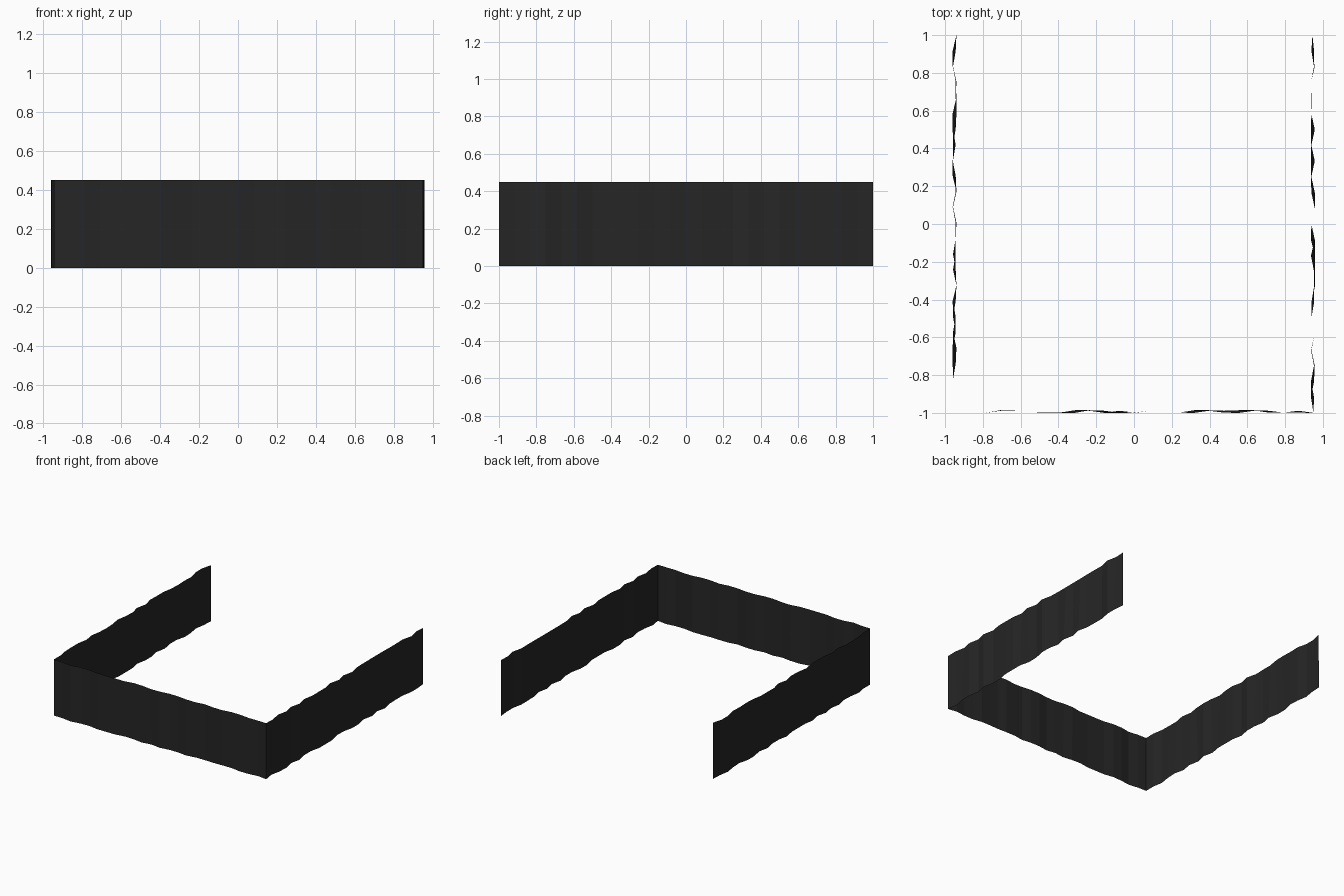
import bpy, random

if "Cube" in bpy.data.objects:
    bpy.data.objects.remove(bpy.data.objects["Cube"])

random.seed(4)
HEIGHT = 0.45
SEGMENTS = 24

black = bpy.data.materials.new("soft black")
black.diffuse_color = (0.019, 0.019, 0.019, 1)
black.use_nodes = True
black.node_tree.nodes["Principled BSDF"].inputs["Base Color"].default_value = black.diffuse_color


def ripple(low, high, start, end):
    """Small uneven in-and-out offsets, with fixed values at both ends."""
    mid, amp = (low + high) / 2, (high - low) / 2
    row = [mid + amp * random.choice((-1, -0.8, 0.6, 1)) for _ in range(SEGMENTS + 1)]
    row[0], row[-1] = start, end
    return row


def sheet(name, along, top, bottom, place):
    """Thin rippled sheet between a bottom edge and a top edge."""
    verts, faces = [], []
    for a, t, b in zip(along, top, bottom):
        verts += [place(a, b, 0), place(a, t, HEIGHT)]
    for i in range(SEGMENTS):
        k = 2 * i
        faces.append((k, k + 2, k + 3, k + 1))
    mesh = bpy.data.meshes.new(name)
    mesh.from_pydata(verts, [], faces)
    mesh.materials.append(black)
    obj = bpy.data.objects.new(name, mesh)
    bpy.context.collection.objects.link(obj)
    return obj


def steps(a, b):
    return [a + (b - a) * i / SEGMENTS for i in range(SEGMENTS + 1)]


# front panel, running between the two corners
sheet("front_panel", steps(-0.945, 0.95),
      ripple(-1, -0.986, -0.987, -1), ripple(-1, -0.986, -0.987, -1),
      lambda a, o, z: (a, o, z))

# left side panel, from the back end to the front corner
sheet("left_panel", steps(1, -0.987),
      ripple(-0.96, -0.94, -0.938, -0.945), ripple(-0.96, -0.94, -0.94, -0.945),
      lambda a, o, z: (o, a, z))

# right side panel, from the front corner to the back end
sheet("right_panel", steps(-1, 1),
      ripple(0.937, 0.957, 0.95, 0.945), ripple(0.937, 0.957, 0.95, 0.945),
      lambda a, o, z: (o, a, z))
